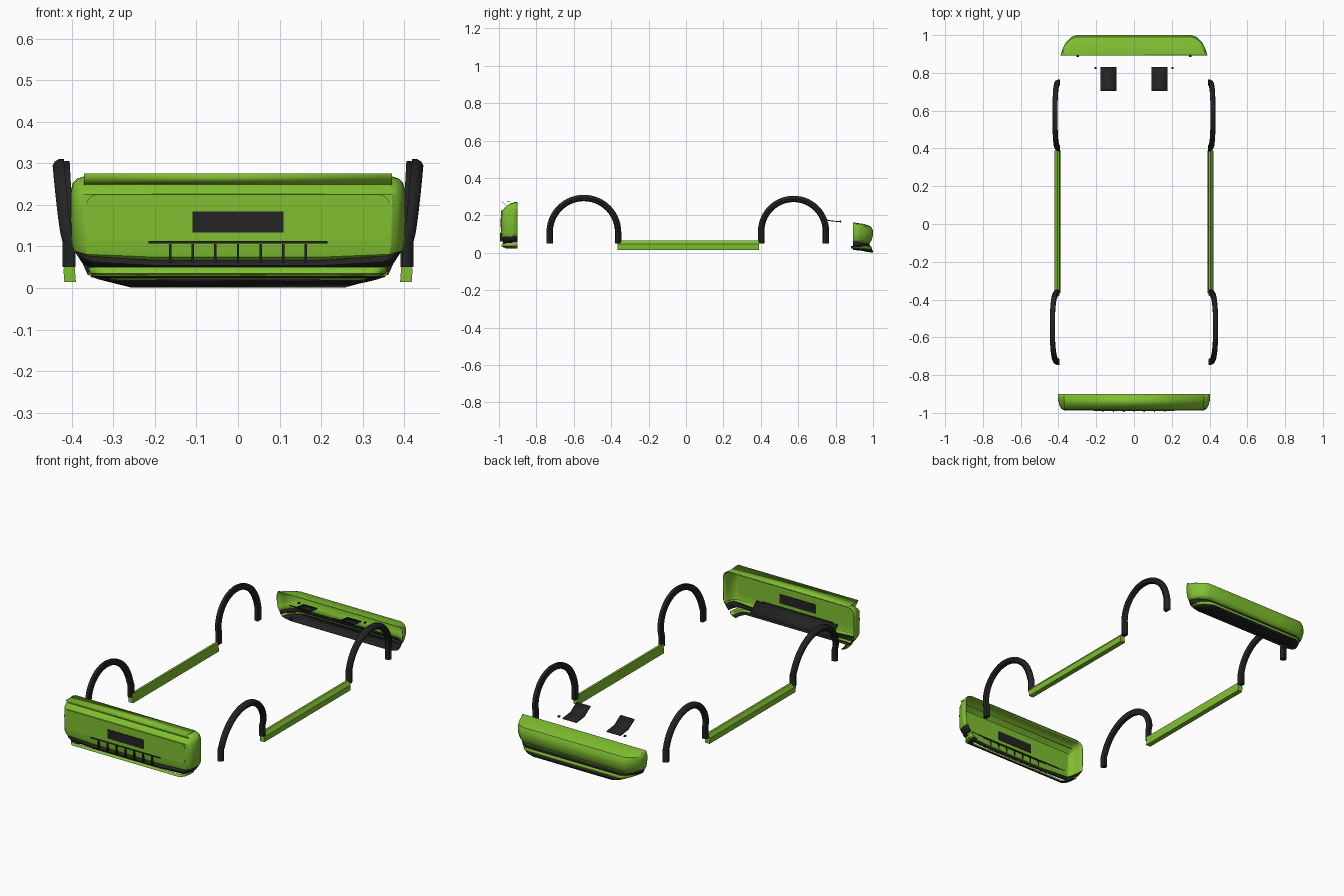
import bpy, bmesh, math

if "Cube" in bpy.data.objects:
    bpy.data.objects.remove(bpy.data.objects["Cube"])


def material(name, color):
    m = bpy.data.materials.new(name)
    m.use_nodes = True
    m.diffuse_color = color
    m.node_tree.nodes["Principled BSDF"].inputs["Base Color"].default_value = color
    return m


GREEN = material("lime green", (0.215, 0.52, 0.03, 1))
BLACK = material("trim black", (0.017, 0.017, 0.017, 1))


def finish(name, bm, mat, thickness=0, angle=35):
    bmesh.ops.recalc_face_normals(bm, faces=bm.faces)
    mesh = bpy.data.meshes.new(name)
    bm.to_mesh(mesh)
    bm.free()
    mesh.materials.append(mat)
    ob = bpy.data.objects.new(name, mesh)
    bpy.context.collection.objects.link(ob)
    if thickness:
        mod = ob.modifiers.new("thickness", "SOLIDIFY")
        mod.thickness = thickness
        mod.offset = 0
    bpy.ops.object.select_all(action="DESELECT")
    ob.select_set(True)
    bpy.context.view_layer.objects.active = ob
    bpy.ops.object.shade_smooth_by_angle(angle=math.radians(angle))
    return ob


def skin(bm, rows, wrap=False):
    """Join rows of points with quads and return the rows of vertices."""
    rows = [[bm.verts.new(p) for p in row] for row in rows]
    for a, b in zip(rows, rows[1:]):
        n = len(a)
        for i in range(n if wrap else n - 1):
            j = (i + 1) % n
            bm.faces.new((a[i], a[j], b[j], b[i]))
    return rows


def box(name, mat, center, size):
    bm = bmesh.new()
    bmesh.ops.create_cube(bm, size=1)
    for v in bm.verts:
        v.co = [c + s * k for c, s, k in zip(center, size, v.co)]
    return finish(name, bm, mat)


def sheet(name, mat, x0, x1, profile, thickness):
    """Thin sheet spanning x0 to x1 along a y-z profile."""
    bm = bmesh.new()
    skin(bm, [[(x, y, z) for y, z in profile] for x in (x0, x1)])
    return finish(name, bm, mat, thickness)


def bumper_shell(name, mat, plan, y_open, levels, cap_first=False, cap_last=False):
    """Loft a U-shaped plan through levels of (z, half width, face y, end lift)."""
    full = plan + [(-x, y) for x, y in reversed(plan)]
    bm = bmesh.new()
    rows = [[(w * fx, y_open + (face - y_open) * fy,
              z + lift * max(0, (abs(fx) - 0.85) / 0.15)) for fx, fy in full]
            for z, w, face, lift in levels]
    rows = skin(bm, rows)
    if cap_first:
        bm.faces.new(rows[0])
    if cap_last:
        bm.faces.new(rows[-1])
    return finish(name, bm, mat, 0.003, 28)


# Front bumper: main skin, dark groove, lower lip, underside
front_plan = [(1, 0), (0.995, 0.4), (0.975, 0.75), (0.95, 0.92), (0.92, 1), (0.5, 1)]
front = -0.9
bumper_shell("front_bumper", GREEN, front_plan, front, [
    (0.063, 0.385, -0.970, 0.025), (0.075, 0.395, -0.980, 0.015),
    (0.105, 0.400, -0.985, 0), (0.180, 0.402, -0.985, 0), (0.225, 0.402, -0.981, 0),
    (0.238, 0.400, -0.970, 0), (0.252, 0.396, -0.955, 0), (0.262, 0.386, -0.940, 0),
    (0.267, 0.370, -0.920, 0)], cap_last=True)
bumper_shell("front_groove", BLACK, front_plan, front, [
    (0.045, 0.368, -0.970, 0.010), (0.054, 0.382, -0.978, 0.020),
    (0.066, 0.394, -0.974, 0.026)])
bumper_shell("front_lower_lip", GREEN, front_plan, front, [
    (0.030, 0.345, -0.975, 0), (0.036, 0.356, -0.986, 0), (0.050, 0.360, -0.982, 0)])
bumper_shell("front_underside", BLACK, front_plan, front, [
    (0.024, 0.325, -0.960, 0), (0.030, 0.345, -0.975, 0)])
sheet("front_top_lip", GREEN, -0.37, 0.37,
      [(-0.955, 0.245), (-0.985, 0.275), (-0.90, 0.270)], 0.002)
sheet("inner_grille_panel", BLACK, -0.25, 0.25, [(-0.978, 0.11), (-0.915, 0.06)], 0.003)

# Raised centre panel with rounded corners
bm = bmesh.new()
outline = []
for cx, cz, start in ((0.34, 0.20, 0), (-0.34, 0.20, 90), (-0.34, 0.14, 180), (0.34, 0.14, 270)):
    for k in range(6):
        a = math.radians(start + k * 18)
        outline.append((cx + 0.025 * math.cos(a), cz + 0.025 * math.sin(a)))
rows = skin(bm, [[(x, y, z) for x, z in outline] for y in (-0.980, -0.988)], wrap=True)
bm.faces.new(rows[0])
bm.faces.new(rows[-1])
finish("front_centre_panel", bm, GREEN)

# Plate and grille bars
box("front_plate", BLACK, (0, -0.986, 0.159), (0.22, 0.009, 0.05))
box("inner_plate", BLACK, (0, -0.980, 0.159), (0.22, 0.006, 0.05))
box("grille_top_bar", BLACK, (0, -0.986, 0.110), (0.43, 0.009, 0.005))
for i in range(-3, 4):
    box("grille_bar", BLACK, (i * 0.0545, -0.986, 0.083), (0.006, 0.016, 0.046))

# Rear bumper: main skin, dark groove, lower strip, floor
rear_plan = [(1, 0), (0.97, 0.35), (0.93, 0.65), (0.86, 0.9), (0.80, 1), (0.4, 1)]
rear = 0.893
bumper_shell("rear_bumper", GREEN, rear_plan, rear, [
    (0.048, 0.370, 0.980, 0.008), (0.070, 0.380, 0.992, 0), (0.095, 0.385, 0.998, 0),
    (0.120, 0.387, 0.998, 0), (0.140, 0.386, 0.988, 0), (0.152, 0.383, 0.955, 0),
    (0.160, 0.378, 0.900, 0)], cap_last=True)
bumper_shell("rear_groove", BLACK, rear_plan, rear, [
    (0.032, 0.360, 0.985, 0), (0.050, 0.372, 0.978, 0.008)])
bumper_shell("rear_lower_strip", GREEN, rear_plan, rear, [
    (0.017, 0.352, 0.994, 0.010), (0.034, 0.362, 0.990, 0.004)])
bumper_shell("rear_floor", BLACK, rear_plan, rear, [
    (0.002, 0.300, 0.998, 0.015), (0.010, 0.335, 1.000, 0.012), (0.019, 0.354, 0.990, 0.010)],
    cap_first=True)


def wheel_arch(name, side, yc, zc, radius, base_x, bulge):
    """Flared rounded strip swept up, over and down around a wheel opening."""
    section = [(0, 0), (0, 0.012), (-0.006, 0.022), (-0.016, 0.027),
               (-0.029, 0.022), (-0.034, 0.008), (-0.032, 0)]
    path = [(1, 0.05), (1, 0.08)]
    path = [(0.0, z) for _, z in path] + [(math.pi * k / 28, zc) for k in range(29)]
    path += [(math.pi, 0.08), (math.pi, 0.05)]
    rows = []
    for a, z in path:
        flare = base_x + bulge * math.sin(a) ** 0.7 if 0 < a < math.pi else base_x
        rows.append([(side * (flare + dx), yc + (radius + dr) * math.cos(a),
                      z + (radius + dr) * math.sin(a)) for dr, dx in section])
    bm = bmesh.new()
    rows = skin(bm, rows, wrap=True)
    bm.faces.new(rows[0])
    bm.faces.new(rows[-1])
    finish(name, bm, BLACK, angle=40)


# Sides: arches, sills, rear flaps and small fixings
for side, label in ((1, "left"), (-1, "right")):
    wheel_arch(label + "_front_arch", side, -0.546, 0.11, 0.2, 0.395, 0.024)
    wheel_arch(label + "_rear_arch", side, 0.575, 0.115, 0.19, 0.391, 0.014)

    bm = bmesh.new()
    sill = [(0.390, 0.015), (0.418, 0.015), (0.420, 0.046), (0.406, 0.066), (0.394, 0.066)]
    rows = skin(bm, [[(side * x, y, z) for x, z in sill] for y in (-0.365, 0.39)], wrap=True)
    bm.faces.new(rows[0])
    bm.faces.new(rows[-1])
    finish(label + "_sill", bm, GREEN)

    sheet(label + "_rear_flap", BLACK, side * 0.092, side * 0.178,
          [(0.705, 0.208), (0.735, 0.190), (0.760, 0.173), (0.785, 0.170), (0.830, 0.165)], 0.005)
    box(label + "_flap_pin", BLACK, (side * 0.203, 0.825, 0.168), (0.01, 0.01, 0.008))
    box(label + "_rear_bracket", BLACK, (side * 0.298, 0.889, 0.03), (0.015, 0.012, 0.015))
